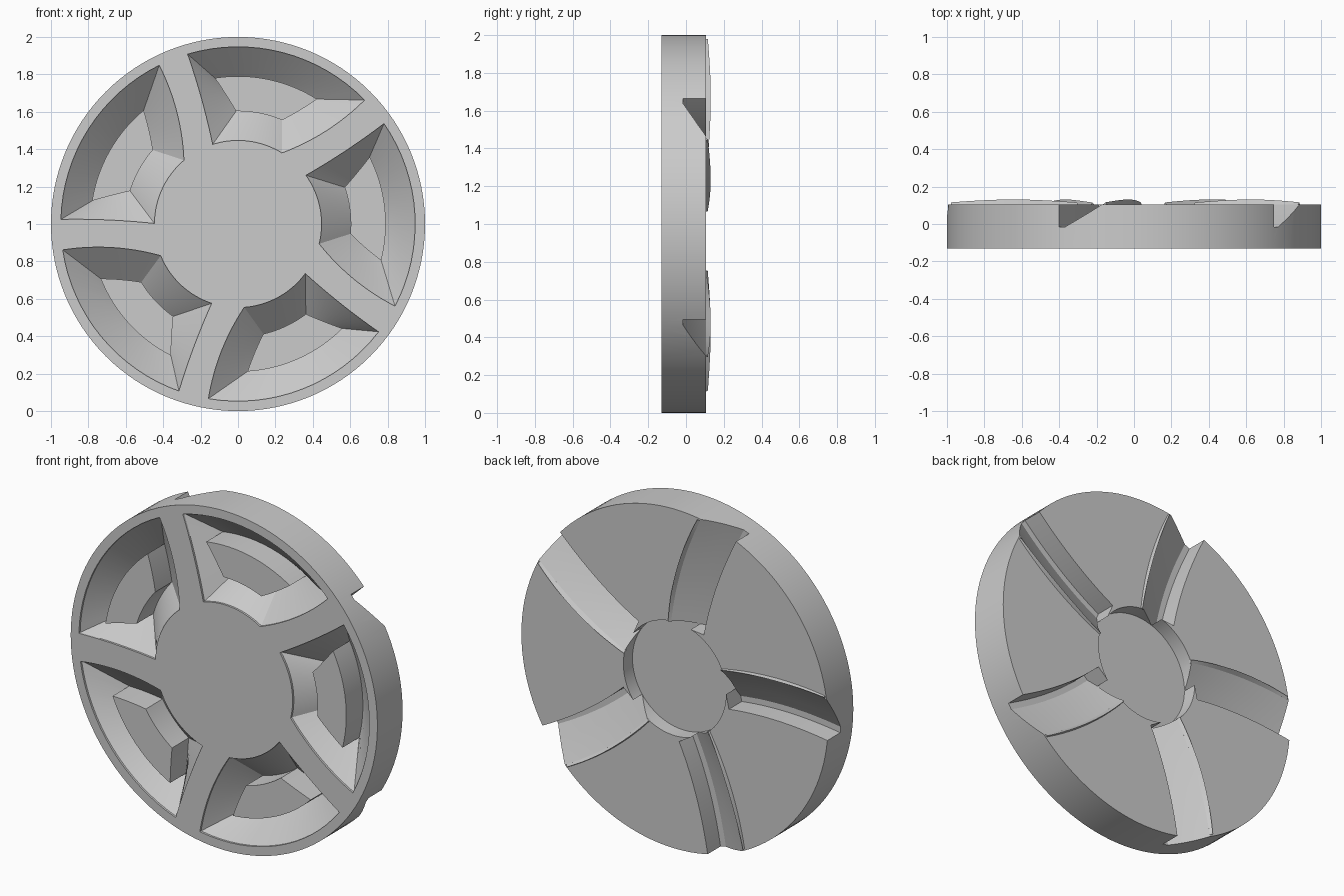
import bpy, bmesh, math
from mathutils import Vector, Matrix

if "Cube" in bpy.data.objects:
    bpy.data.objects.remove(bpy.data.objects["Cube"], do_unlink=True)

FRONT, BACK = -0.13, 0.105
GROOVE_FLOOR, HUB_FLOOR = -0.015, 0.02
POCKET_FLOOR, ISLAND_FACE = 0.035, -0.12
COUNT = 5

grey = bpy.data.materials.new("plain_grey")
grey.use_nodes = True
grey.diffuse_color = (0.6, 0.6, 0.6, 1)
grey.node_tree.nodes["Principled BSDF"].inputs["Base Color"].default_value = (0.6, 0.6, 0.6, 1)


def finish(name, bm):
    bmesh.ops.recalc_face_normals(bm, faces=bm.faces)
    mesh = bpy.data.meshes.new(name)
    bm.to_mesh(mesh)
    bm.free()
    mesh.materials.append(grey)
    obj = bpy.data.objects.new(name, mesh)
    bpy.context.collection.objects.link(obj)
    return obj


def loft(bm, rings):
    """Skin a list of closed rings and cap both ends."""
    rows = [[bm.verts.new(p) for p in ring] for ring in rings]
    n = len(rows[0])
    for a, b in zip(rows, rows[1:]):
        for i in range(n):
            j = (i + 1) % n
            bm.faces.new((a[i], a[j], b[j], b[i]))
    bm.faces.new(rows[0])
    bm.faces.new(rows[-1])


def spin(points, k):
    """Turn points (x, y, height above centre) about the axle."""
    turn = Matrix.Rotation(-k * math.tau / COUNT, 4, "Y")
    return [turn @ Vector(p) + Vector((0, 0, 1)) for p in points]


def disc(name, radius, y0, y1, segments):
    bm = bmesh.new()
    ring = [(radius * math.cos(i * math.tau / segments), radius * math.sin(i * math.tau / segments))
            for i in range(segments)]
    loft(bm, [[(x, y, z + 1) for x, z in ring] for y in (y0, y1)])
    return finish(name, bm)


def cut(target, cutter):
    mod = target.modifiers.new("cut", "BOOLEAN")
    mod.operation, mod.solver, mod.object = "DIFFERENCE", "EXACT", cutter
    bpy.context.view_layer.objects.active = target
    bpy.ops.object.modifier_apply(modifier=mod.name)
    bpy.data.objects.remove(cutter, do_unlink=True)


def bow(p, mid, q, t):
    """Quadratic curve through p, mid and q."""
    p, mid, q = Vector(p), Vector(mid), Vector(q)
    return p * (1 - t) * (1 - 2 * t) + mid * 4 * t * (1 - t) + q * t * (2 * t - 1)


def lip_edge(t):
    return bow((0.023, 0.33), (-0.045, 0.665), (-0.17, 0.985), t)


def steep_edge(t):
    return bow((-0.19, 0.31), (-0.27, 0.61), (-0.4, 0.916), t)


# Groove cutter: upright wall on one side, ramp rising to the lip on the other
def groove_ring(t):
    s, l = steep_edge(t), lip_edge(t)
    section = [(0, 0.3), (0, GROOVE_FLOOR), (0.15, GROOVE_FLOOR), (0.45, 0.025),
               (0.75, 0.067), (1, BACK), (1, 0.3)]
    return [(*s.lerp(l, u),) + (y,) for u, y in section]


def groove_cutter():
    bm = bmesh.new()
    steps = [i / 16 * 1.1 for i in range(17)]
    for k in range(COUNT):
        loft(bm, [spin([(x, y, z) for x, z, y in groove_ring(t)], k) for t in steps])
    return finish("groove_cutter", bm)


# Pocket outline: two arcs around the axle joined by two bowed sides
def polar(radius, degrees):
    a = math.radians(degrees)
    return Vector((radius * math.cos(a), radius * math.sin(a)))


def pocket_outline(r_out, a_out, r_in, a_in, bulge_right, bulge_left, n=16):
    def arc(r, a, b):
        return [polar(r, a + (b - a) * i / n) for i in range(n)]

    def side(p, q, bulge):
        d = q - p
        mid = (p + q) / 2 + Vector((-d.y, d.x)).normalized() * bulge
        return [bow(p, mid, q, i / n) for i in range(n)]

    (a0, a1), (b0, b1) = a_out, a_in
    return (arc(r_out, a0, a1) + side(polar(r_out, a1), polar(r_in, b1), bulge_left)
            + arc(r_in, b1, b0) + side(polar(r_in, b0), polar(r_out, a0), bulge_right))


# Pocket cutter: sloped walls down to a trough around an upright island
def pocket_cutter():
    bm = bmesh.new()
    mouth = pocket_outline(0.947, (44.4, 106.5), 0.447, (58.3, 107.6), -0.028, 0.008)
    island = pocket_outline(0.79, (57.7, 99), 0.603, (67, 91), -0.004, 0.002)
    layers = [(mouth, -0.2), (mouth, FRONT + 0.012), (island, POCKET_FLOOR), (island, ISLAND_FACE)]
    for k in range(COUNT):
        loft(bm, [spin([(p.x, y, p.y) for p in ring], k) for ring, y in layers])
    return finish("pocket_cutter", bm)


# Thin raised lip running along the ramp edge of each groove
def lips():
    bm = bmesh.new()
    for k in range(COUNT):
        rings = []
        for i in range(17):
            t = i / 16 * 0.985
            l = lip_edge(t)
            out = (l - steep_edge(t)).normalized()
            h = 0.01 + 0.016 * math.sin(math.pi * t)
            section = [(0, BACK - 0.01), (0, BACK), (0.014, BACK + h), (0.02, BACK - 0.01)]
            pts = [(l + out * d, y) for d, y in section]
            rings.append(spin([(p.x, y, p.y) for p, y in pts], k))
        loft(bm, rings)
    return finish("groove_lips", bm)


wheel = disc("wheel_disc", 1, FRONT, BACK, 128)
cut(wheel, disc("hub_cutter", 0.335, HUB_FLOOR, 0.3, 64))
cut(wheel, groove_cutter())
cut(wheel, pocket_cutter())
lip_obj = lips()

for obj in (wheel, lip_obj):
    bpy.ops.object.select_all(action="DESELECT")
    obj.select_set(True)
    bpy.context.view_layer.objects.active = obj
    bpy.ops.object.shade_smooth_by_angle(angle=math.radians(25))
